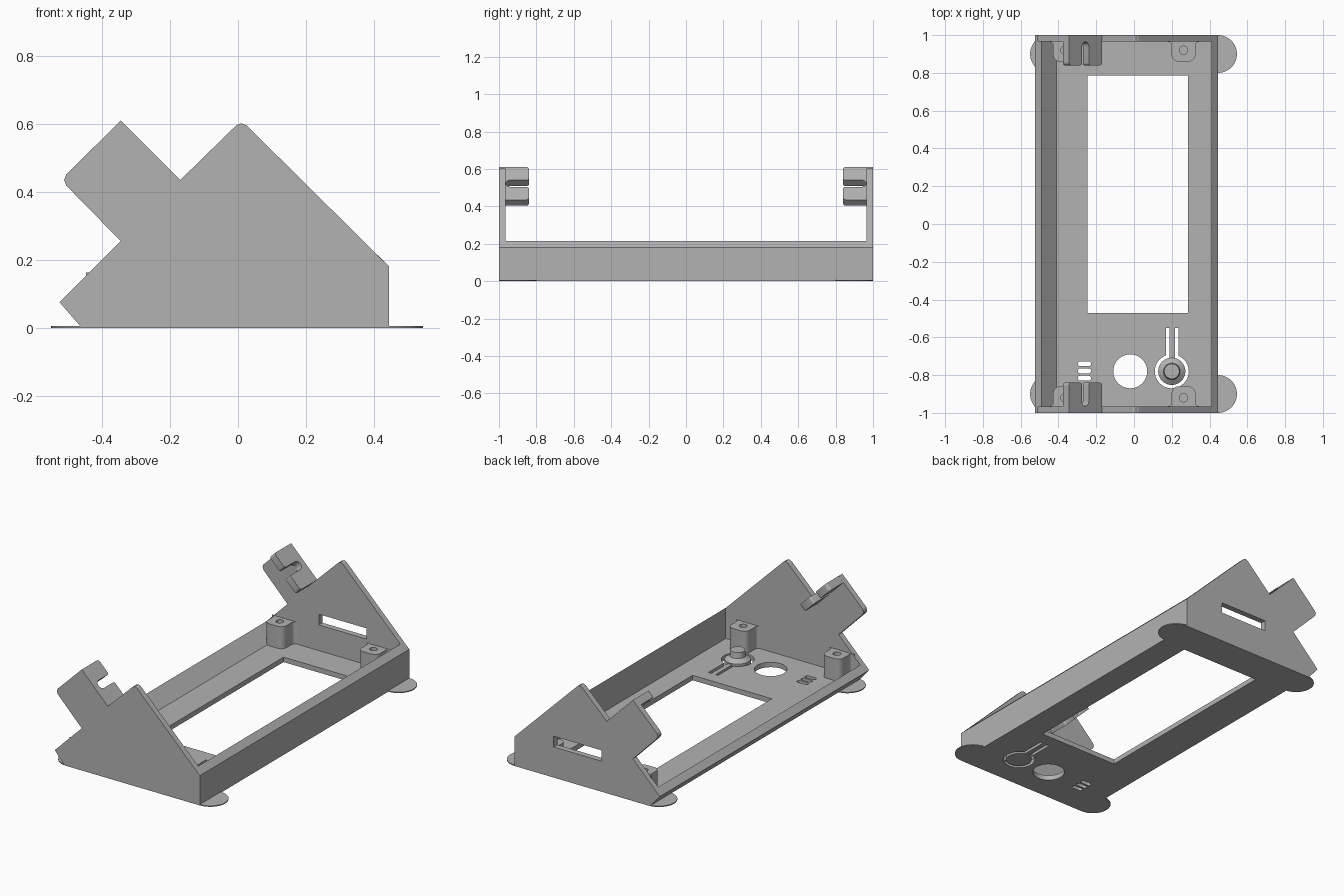
import bpy, bmesh, math
from mathutils import Vector

if "Cube" in bpy.data.objects:
    bpy.data.objects.remove(bpy.data.objects["Cube"])

mat = bpy.data.materials.new("matte_grey")
mat.diffuse_color = (0.45, 0.45, 0.45, 1)
mat.use_nodes = True
mat.node_tree.nodes["Principled BSDF"].inputs["Base Color"].default_value = mat.diffuse_color
X, Y, Z = Vector((1, 0, 0)), Vector((0, 1, 0)), Vector((0, 0, 1))


def prism(name, pts, origin, u, v, w):
    """Extrude a 2D outline lying in the u/v plane along vector w."""
    bm = bmesh.new()
    o = Vector(origin)
    face = bm.faces.new([bm.verts.new(o + u * a + v * b) for a, b in pts])
    top = bmesh.ops.extrude_face_region(bm, geom=[face])["geom"]
    bmesh.ops.translate(bm, vec=w, verts=[g for g in top if isinstance(g, bmesh.types.BMVert)])
    bmesh.ops.recalc_face_normals(bm, faces=bm.faces)
    me = bpy.data.meshes.new(name)
    bm.to_mesh(me)
    bm.free()
    me.materials.append(mat)
    ob = bpy.data.objects.new(name, me)
    bpy.context.collection.objects.link(ob)
    return ob


def arc(cx, cy, r, a0, a1, n=8):
    return [(cx + r * math.cos(math.radians(a0 + (a1 - a0) * i / n)),
             cy + r * math.sin(math.radians(a0 + (a1 - a0) * i / n))) for i in range(n + 1)]


def circle(cx, cy, r, n=40):
    return arc(cx, cy, r, 0, 360, n)[:-1]


def rect(x0, x1, y0, y1):
    return [(x0, y0), (x1, y0), (x1, y1), (x0, y1)]


def smooth(ob):
    bpy.ops.object.select_all(action='DESELECT')
    ob.select_set(True)
    bpy.context.view_layer.objects.active = ob
    bpy.ops.object.shade_smooth_by_angle(angle=math.radians(30))


def cut(ob, cutter):
    mod = ob.modifiers.new("cut", 'BOOLEAN')
    mod.operation = 'DIFFERENCE'
    mod.solver = 'EXACT'
    mod.object = cutter
    bpy.context.view_layer.objects.active = ob
    bpy.ops.object.modifier_apply(modifier=mod.name)
    bpy.data.objects.remove(cutter)


def cut_down(ob, pts, z0=-0.1, z1=0.3):
    cut(ob, prism("cutter", pts, (0, 0, z0), X, Y, Z * (z1 - z0)))


# Tray: floor with a leaning left lip and an upright right wall
tray = prism("tray", [(-0.46, 0), (-0.525, 0.075), (-0.49, 0.11), (-0.41, 0.03), (0.41, 0.03),
                      (0.41, 0.215), (0.445, 0.18), (0.445, 0)],
             (0, -0.966, 0), X, Z, Y * 1.932)
cut_down(tray, rect(-0.245, 0.285, -0.47, 0.785))       # display window
cut_down(tray, circle(-0.02, -0.78, 0.09))              # round opening
cut_down(tray, circle(0.2, -0.78, 0.09))                # button opening
cut_down(tray, rect(0.17, 0.235, -0.74, -0.55))         # button spring channel
for y in (-0.74, -0.778, -0.816):                       # vent slots
    cut_down(tray, arc(-0.24, y, 0.013, -90, 90) + arc(-0.285, y, 0.013, 90, 270))
smooth(tray)

# Push button: turned disc with a stub, held by a thin spring tongue
bm = bmesh.new()
prof = [(0, 0), (0.072, 0), (0.072, 0.035), (0.044, 0.055), (0.04, 0.09), (0, 0.09)]
vs = [bm.verts.new((r, 0, z)) for r, z in prof]
edges = [bm.edges.new(p) for p in zip(vs, vs[1:])]
bmesh.ops.spin(bm, geom=vs + edges, axis=Z, cent=(0, 0, 0), angle=math.tau, steps=40)
bmesh.ops.remove_doubles(bm, verts=bm.verts, dist=1e-5)
bmesh.ops.recalc_face_normals(bm, faces=bm.faces)
me = bpy.data.meshes.new("push_button")
bm.to_mesh(me)
bm.free()
me.materials.append(mat)
button = bpy.data.objects.new("push_button", me)
button.location = (0.2, -0.78, 0)
bpy.context.collection.objects.link(button)
smooth(button)
prism("button_spring", rect(0.188, 0.216, -0.73, -0.545), (0, 0, 0.001), X, Y, Z * 0.028)

# End plates, clips, posts and feet, mirrored front to back
side = [(-0.46, 0), (-0.525, 0.075), (-0.345, 0.255), (-0.505, 0.418), (-0.512, 0.435),
        (-0.505, 0.452), (-0.345, 0.61), (-0.17, 0.435), (-0.005, 0.596), (0.01, 0.602),
        (0.025, 0.596), (0.445, 0.18), (0.445, 0)]
down = Vector((1, 0, -1)).normalized()
inward = Vector((-1, 0, -1)).normalized()
for s, tag in ((-1, "front"), (1, "back")):
    plate = prism(tag + "_end_plate", side, (0, s, 0), X, Z, Y * -s * 0.035)
    if s > 0:   # long port slot in the back plate only
        cut(plate, prism("cutter", rect(-0.135, 0.185, 0.185, 0.25), (0, 0.9, 0), X, Z, Y * 0.2))

    # Notched clip along the sloping arm edge
    L, m, h = 0.2475, 0.124, 0.026
    clip = ([(0, 0.03), (0, 0.145)] + arc(0.015, 0.145, 0.015, 180, 90, 4)
            + arc(m - h - 0.012, 0.148, 0.012, 90, 0, 4)
            + arc(m, 0.062, h, 180, 360, 10)
            + arc(m + h + 0.012, 0.148, 0.012, 180, 90, 4)
            + arc(L - 0.015, 0.145, 0.015, 90, 0, 4) + [(L, 0.03)])
    smooth(prism(tag + "_clip", clip, (-0.345, s, 0.61), down, Y * -s, inward * 0.045))

    # Screw posts with blind holes and flared roots
    for cx, side_tag in ((-0.365, "left"), (0.262, "right")):
        w, r = 0.0625, 0.035
        outline = ([(cx - w - 0.02, 0.03)] + arc(cx - w - 0.02, 0.055, 0.02, -90, 0, 4)
                   + arc(cx - w + r, 0.14 - r, r, 180, 90, 6)
                   + arc(cx + w - r, 0.14 - r, r, 90, 0, 6)
                   + arc(cx + w + 0.02, 0.055, 0.02, 180, 270, 4) + [(cx + w + 0.02, 0.03)])
        post = prism(f"{tag}_{side_tag}_post", outline, (0, s, 0.02), X, Y * -s, Z * 0.143)
        cut_down(post, circle(cx, s * 0.92, 0.022, 24), 0.06, 0.3)
        smooth(post)

    # Thin round anchor feet
    for cx, side_tag in ((-0.45, "left"), (0.445, "right")):
        prism(f"{tag}_{side_tag}_foot", circle(cx, s * 0.9, 0.1, 48), (0, 0, 0), X, Y, Z * 0.006)
